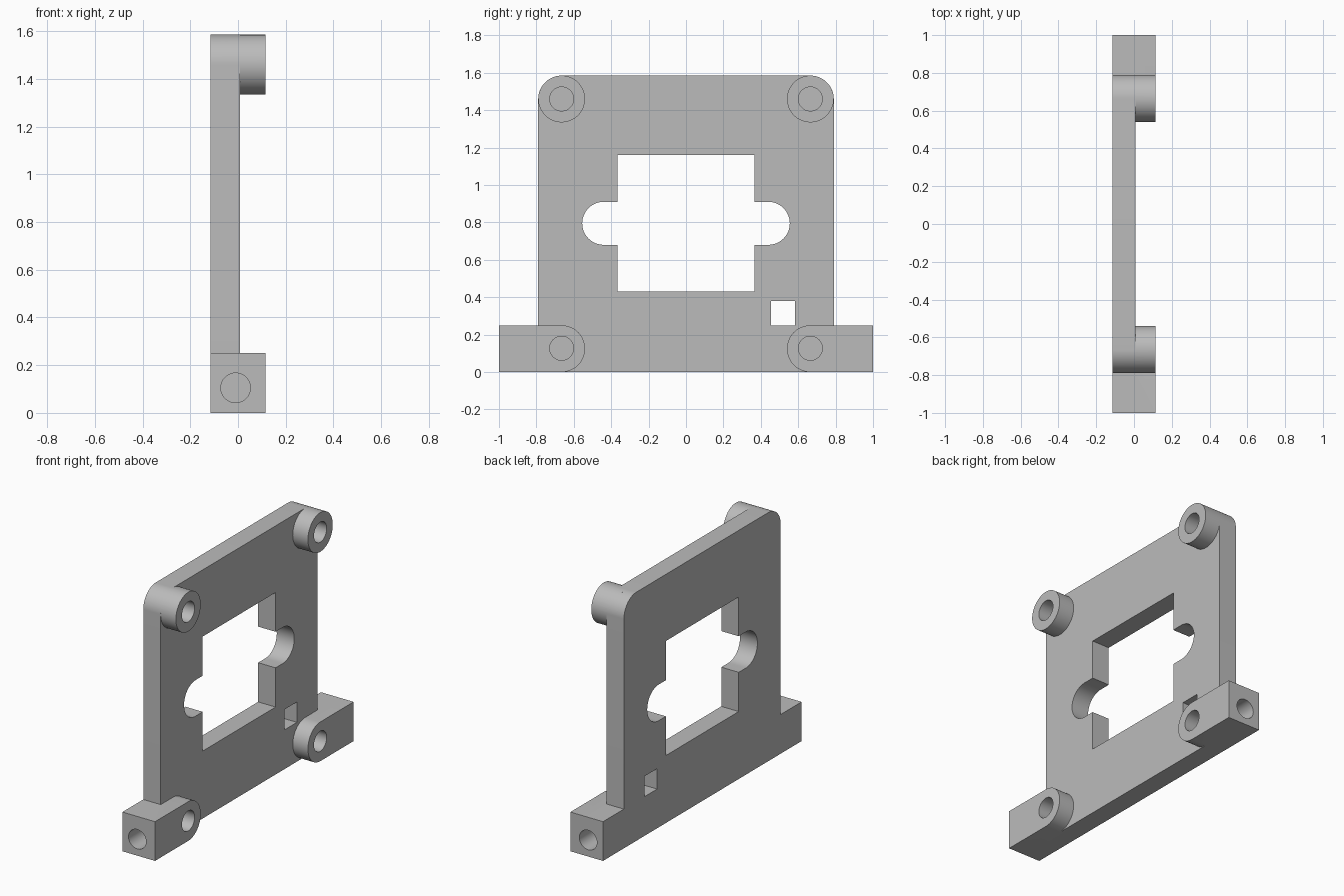
import bpy
import bmesh
from math import sin, cos, pi
from mathutils import Vector

default = bpy.data.objects.get("Cube")
if default:
    bpy.data.objects.remove(default, do_unlink=True)

grey = bpy.data.materials.new("light grey")
grey.use_nodes = True
colour = (0.5, 0.5, 0.5, 1)
grey.diffuse_color = colour
grey.node_tree.nodes["Principled BSDF"].inputs["Base Color"].default_value = colour

BACK, FACE, FRONT = -0.115, 0.008, 0.115   # plate back, plate face, boss face
HALF, TOP = 0.79, 1.585                    # plate half width and height
R, BORE = 0.125, 0.064                     # boss and bore radius
BOSS_Y, BOSS_TOP, BOSS_LOW = 0.665, 1.46, 0.127


def arc(cy, cz, r, start, end, steps=24):
    angles = [start + (end - start) * i / steps for i in range(steps + 1)]
    return [(cy + r * cos(a), cz + r * sin(a)) for a in angles]


def circle(cy, cz, r):
    return arc(cy, cz, r, 0, 2 * pi, 64)[:-1]


def box(y0, y1, z0, z1):
    return [(y0, z0), (y1, z0), (y1, z1), (y0, z1)]


def prism(name, profile, start, end, axis="X"):
    """Extrude a closed profile along X (profile is y, z) or Y (profile is x, z)."""
    bm = bmesh.new()
    place = (lambda p: (start, p[0], p[1])) if axis == "X" else (lambda p: (p[0], start, p[1]))
    shift = Vector((end - start, 0, 0)) if axis == "X" else Vector((0, end - start, 0))
    face = bm.faces.new([bm.verts.new(place(p)) for p in profile])
    out = bmesh.ops.extrude_face_region(bm, geom=[face])
    moved = [v for v in out["geom"] if isinstance(v, bmesh.types.BMVert)]
    bmesh.ops.translate(bm, verts=moved, vec=shift)
    bmesh.ops.recalc_face_normals(bm, faces=bm.faces)
    mesh = bpy.data.meshes.new(name)
    bm.to_mesh(mesh)
    bm.free()
    mesh.materials.append(grey)
    obj = bpy.data.objects.new(name, mesh)
    bpy.context.collection.objects.link(obj)
    return obj


def combine(target, tool, operation):
    mod = target.modifiers.new(tool.name, "BOOLEAN")
    mod.operation, mod.solver, mod.object = operation, "EXACT", tool
    bpy.ops.object.select_all(action="DESELECT")
    target.select_set(True)
    bpy.context.view_layer.objects.active = target
    bpy.ops.object.modifier_apply(modifier=mod.name)
    bpy.data.objects.remove(tool, do_unlink=True)


# Back plate with rounded top corners and two feet, as one outline
outline = [(-1, 0), (1, 0), (1, 0.25), (HALF, 0.25)]
outline += arc(BOSS_Y, BOSS_TOP, R, 0, pi / 2)
outline += arc(-BOSS_Y, BOSS_TOP, R, pi / 2, pi)
outline += [(-HALF, 0.25), (-1, 0.25)]
bracket = prism("mounting_bracket", outline, BACK, FACE)

for side in (-1, 1):
    # Upper round boss and lower foot with a rounded inner end
    combine(bracket, prism("upper_boss", circle(side * BOSS_Y, BOSS_TOP, R), FACE - 0.05, FRONT), "UNION")
    foot = arc(side * BOSS_Y, 0.125, R, pi / 2, pi / 2 + side * pi) + [(side, 0), (side, 0.25)]
    combine(bracket, prism("foot", foot, FACE - 0.05, FRONT), "UNION")

# Central window, its rounded side slot and the small square opening
slot = arc(0.44, 0.795, 0.115, -pi / 2, pi / 2) + arc(-0.44, 0.795, 0.115, pi / 2, 3 * pi / 2)
for name, profile in (("window", box(-0.367, 0.367, 0.43, 1.16)),
                      ("slot", slot),
                      ("square_opening", box(0.455, 0.583, 0.25, 0.38))):
    combine(bracket, prism(name, profile, -0.3, 0.3), "DIFFERENCE")

# Blind bores in the bosses and in the ends of the feet
for side in (-1, 1):
    for z in (BOSS_TOP, BOSS_LOW):
        combine(bracket, prism("boss_bore", circle(side * BOSS_Y, z, BORE), -0.07, 0.2), "DIFFERENCE")
    combine(bracket, prism("end_bore", circle(-0.01, 0.105, 0.062), side * 0.76, side * 1.1, "Y"), "DIFFERENCE")

bpy.context.view_layer.objects.active = bracket
bracket.select_set(True)
bpy.ops.object.shade_smooth_by_angle(angle=pi / 6)
